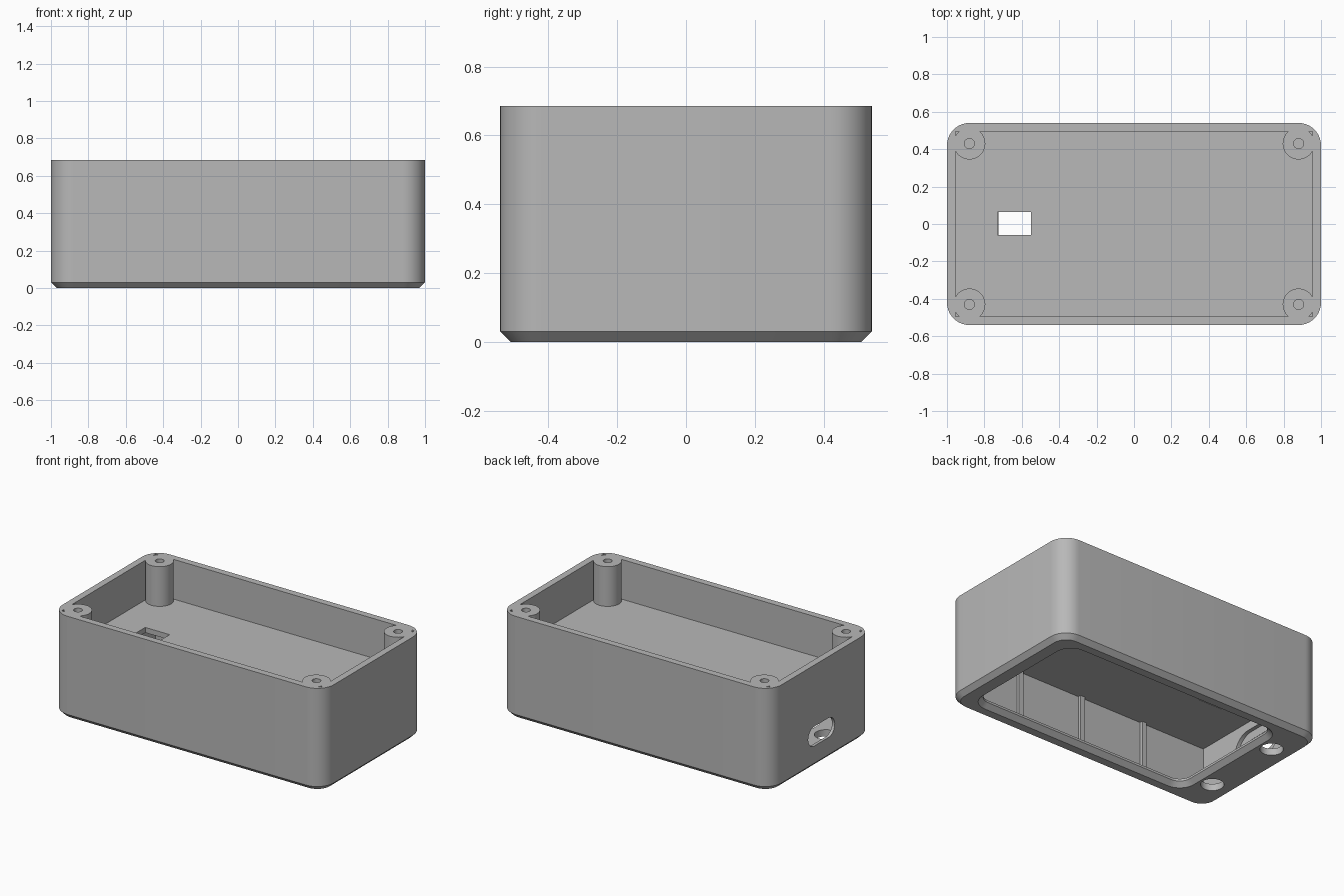
import bpy, bmesh, math
from mathutils import Vector

if "Cube" in bpy.data.objects:
    bpy.data.objects.remove(bpy.data.objects["Cube"])

grey = bpy.data.materials.new("light_grey_plastic")
grey.use_nodes = True
grey.diffuse_color = (0.48, 0.48, 0.48, 1)
grey.node_tree.nodes["Principled BSDF"].inputs["Base Color"].default_value = grey.diffuse_color

HEIGHT = 0.685
WALL = 0.045
HALF_X, HALF_Y = 1.0, 0.54
IN_X, IN_Y = HALF_X - WALL, HALF_Y - WALL
DECK_LOW, DECK_TOP = 0.385, 0.42


def outline(x0, x1, y0, y1, r, steps=10):
    """Rounded rectangle outline, counter-clockwise."""
    if r <= 0:
        return [(x0, y0), (x1, y0), (x1, y1), (x0, y1)]
    centres = [(x1 - r, y1 - r), (x0 + r, y1 - r), (x0 + r, y0 + r), (x1 - r, y0 + r)]
    pts = []
    for q, (cx, cy) in enumerate(centres):
        for i in range(steps + 1):
            a = math.pi / 2 * (q + i / steps)
            p = (cx + r * math.cos(a), cy + r * math.sin(a))
            if not pts or (Vector(p) - Vector(pts[-1])).length > 1e-5:
                pts.append(p)
    if (Vector(pts[0]) - Vector(pts[-1])).length < 1e-5:
        pts.pop()
    return pts


def loft(name, layers, sideways=False):
    """Stack outlines given as (height, x0, x1, y0, y1, radius) into a solid."""
    bm = bmesh.new()
    rings = []
    for z, *shape in layers:
        pts = outline(*shape)
        # sideways solids run along x, with the outline in the y-z plane
        rings.append([bm.verts.new((z, u, v) if sideways else (u, v, z)) for u, v in pts])
    n = len(rings[0])
    for low, high in zip(rings, rings[1:]):
        for i in range(n):
            j = (i + 1) % n
            bm.faces.new((low[i], low[j], high[j], high[i]))
    bm.faces.new(rings[0][::-1])
    bm.faces.new(rings[-1])
    bmesh.ops.recalc_face_normals(bm, faces=bm.faces)
    mesh = bpy.data.meshes.new(name)
    bm.to_mesh(mesh)
    bm.free()
    mesh.materials.append(grey)
    obj = bpy.data.objects.new(name, mesh)
    bpy.context.collection.objects.link(obj)
    return obj


def post(name, x, y, r, z0, z1):
    """Upright cylinder."""
    return loft(name, [(z, x - r, x + r, y - r, y + r, r) for z in (z0, z1)])


def combine(target, tool, operation):
    """Apply a boolean with the tool, then remove the tool."""
    tool.hide_render = True
    mod = target.modifiers.new("cut", "BOOLEAN")
    mod.operation, mod.object, mod.solver = operation, tool, "EXACT"
    bpy.context.view_layer.objects.active = target
    bpy.ops.object.modifier_apply(modifier=mod.name)
    bpy.data.objects.remove(tool)


# outer case with chamfered foot
c = 0.03
case = loft("case", [
    (0, -HALF_X + c, HALF_X - c, -HALF_Y + c, HALF_Y - c, 0.12 - c),
    (c, -HALF_X, HALF_X, -HALF_Y, HALF_Y, 0.12),
    (HEIGHT, -HALF_X, HALF_X, -HALF_Y, HALF_Y, 0.12)])

# upper tray and lower compartment
for z0, z1 in ((DECK_TOP, HEIGHT + 0.1), (WALL, DECK_LOW)):
    combine(case, loft("room", [(z, -IN_X, IN_X, -IN_Y, IN_Y, 0) for z in (z0, z1)]), "DIFFERENCE")

# screw posts in the tray corners
corners = [(sx * 0.88, sy * 0.43) for sx in (-1, 1) for sy in (-1, 1)]
for x, y in corners:
    combine(case, post("screw_post", x, y, 0.085, DECK_TOP - 0.015, HEIGHT), "UNION")
for x, y in corners:
    combine(case, post("screw_hole", x, y, 0.027, DECK_TOP + 0.03, HEIGHT + 0.1), "DIFFERENCE")

# cable window through the deck
combine(case, loft("deck_window", [(z, -0.73, -0.55, -0.06, 0.065, 0)
                                   for z in (DECK_LOW - 0.05, DECK_TOP + 0.05)]), "DIFFERENCE")

# bevelled access opening in the base
combine(case, loft("base_opening", [
    (z, -0.755 + d, 0.89 - d, -0.455 + d, 0.455 - d, 0.11 - d)
    for z, d in ((-0.01, -0.01), (0.03, 0.03), (0.1, 0.03))]), "DIFFERENCE")

# round holes beside the opening
for side in (-1, 1):
    combine(case, post("base_hole", -0.84, side * 0.275, 0.07, -0.05, 0.1), "DIFFERENCE")

# plug slot through the end wall, with a wider pocket inside
for x0, x1, w, h in ((-1.1, -0.9, 0.14, 0.065), (-0.98, -0.9, 0.2, 0.12)):
    combine(case, loft("plug_slot", [(x, -w, w, 0.21 - h, 0.21 + h, h) for x in (x0, x1)],
                       sideways=True), "DIFFERENCE")

# upright ribs on the long walls of the lower compartment
for side in (-1, 1):
    for i, x in enumerate((-0.48, 0, 0.48)):
        y0, y1 = sorted((side * (IN_Y - 0.02), side * (IN_Y + 0.01)))
        loft(f"wall_rib_{'back' if side > 0 else 'front'}_{i + 1}",
             [(z, x - 0.017, x + 0.017, y0, y1, 0) for z in (WALL - 0.01, DECK_LOW + 0.01)])

# smooth rounded surfaces, crisp edges
bpy.ops.object.select_all(action="DESELECT")
case.select_set(True)
bpy.context.view_layer.objects.active = case
bpy.ops.object.shade_smooth_by_angle(angle=math.radians(30))
